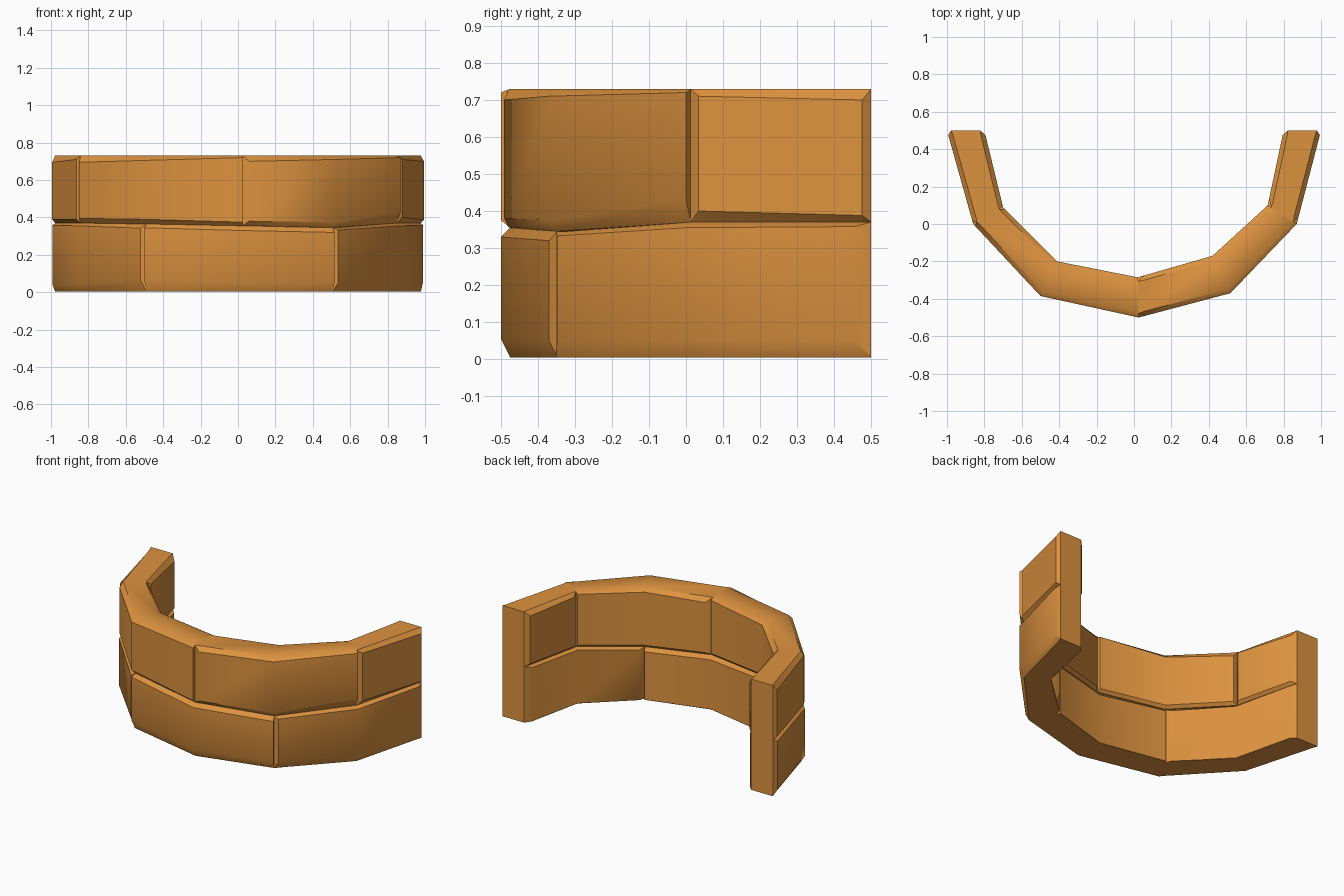
import bpy, bmesh, math
from mathutils import Vector

if "Cube" in bpy.data.objects:
    bpy.data.objects.remove(bpy.data.objects["Cube"])

# Plan of the curved wall: outer and inner corner points, and joint height at each
OUTER = [(-1, .5), (-.86, 0), (-.5, -.385), (.025, -.5), (.515, -.37), (.87, 0), (1, .5)]
INNER = [(-.8, .5), (-.7, .09), (-.41, -.2), (.02, -.285), (.42, -.17), (.715, .1), (.8, .5)]
JOINT = [.37, .37, .365, .355, .345, .37, .37]
BASE, TOP = .005, .73
DEPTH = .025

mat = bpy.data.materials.new("orange_brick")
mat.diffuse_color = (.72, .29, .05, 1)
mat.use_nodes = True
mat.node_tree.nodes["Principled BSDF"].inputs["Base Color"].default_value = mat.diffuse_color


def section(o, i, z0, z1, hb, ht, inner_b):
    """Octagonal brick section with chamfered long edges."""
    d = (i - o).normalized() * DEPTH
    e = d * (inner_b / .025)
    return [(o, z0 + hb), (o, z1 - ht), (o + d, z1), (i - d, z1),
            (i, z1 - ht), (i, z0 + inner_b), (i - e, z0), (o + d, z0)]


def end_section(o, i, z0, z1):
    """Rectangular end left after chamfering the end of a brick."""
    d = (i - o).normalized() * .022
    a, b = o + d, i - d
    return [(a, z0), (a, z1), (a, z1), (b, z1), (b, z1), (b, z0), (b, z0), (a, z0)]


def brick(name, first, last, row, hb, ht, cham_start, cham_end):
    rings = []
    ids = list(range(first, last + 1))
    inner_b = .002 if row == 0 else .018
    for n, k in enumerate(ids):
        o, i = Vector(OUTER[k]), Vector(INNER[k])
        z0, z1 = (BASE, JOINT[k]) if row == 0 else (JOINT[k], TOP)
        cham = cham_start if k == first else cham_end if k == last else 0
        o2, i2 = o.copy(), i.copy()
        if cham:
            nb = k + 1 if k == first else k - 1
            o2 += (Vector(OUTER[nb]) - o).normalized() * cham
            i2 += (Vector(INNER[nb]) - i).normalized() * cham
        body = section(o2, i2, z0, z1, hb[n], ht[n], inner_b)
        cap = end_section(o, i, z0, z1)
        if not cham:
            rings.append(body)
        else:
            rings += [cap, body] if k == first else [body, cap]
    bm = bmesh.new()
    vs = [[bm.verts.new((p.x, p.y, z)) for p, z in r] for r in rings]
    for a, b in zip(vs, vs[1:]):
        for j in range(8):
            m = (j + 1) % 8
            bm.faces.new((a[j], a[m], b[m], b[j]))
    bm.faces.new(vs[0])
    bm.faces.new(vs[-1][::-1])
    bmesh.ops.remove_doubles(bm, verts=bm.verts, dist=.0005)
    bmesh.ops.recalc_face_normals(bm, faces=bm.faces)
    mesh = bpy.data.meshes.new(name)
    bm.to_mesh(mesh)
    bm.free()
    ob = bpy.data.objects.new(name, mesh)
    mesh.materials.append(mat)
    bpy.context.collection.objects.link(ob)
    bpy.ops.object.select_all(action='DESELECT')
    ob.select_set(True)
    bpy.context.view_layer.objects.active = ob
    bpy.ops.object.shade_smooth_by_angle(angle=math.radians(36))


# Lower course: three bricks
brick("lower_brick_left", 0, 2, 0, [.035, .04, .06], [.012, .015, .022], .03, .03)
brick("lower_brick_middle", 2, 4, 0, [.055, .05, .045], [.02, .025, .025], 0, 0)
brick("lower_brick_right", 4, 6, 0, [.045, .045, .045], [.012, .015, .012], .03, .045)

# Upper course: two long bricks and a short one at each end
brick("upper_brick_end_left", 0, 1, 1, [.02, .02], [.035, .02], .025, .015)
brick("upper_brick_left", 1, 3, 1, [.025, .025, .02], [.035, .025, .01], .015, 0)
brick("upper_brick_right", 3, 5, 1, [.025, .03, .06], [.03, .02, .01], .035, 0)
brick("upper_brick_end_right", 5, 6, 1, [.03, .018], [.02, .03], .035, .025)
